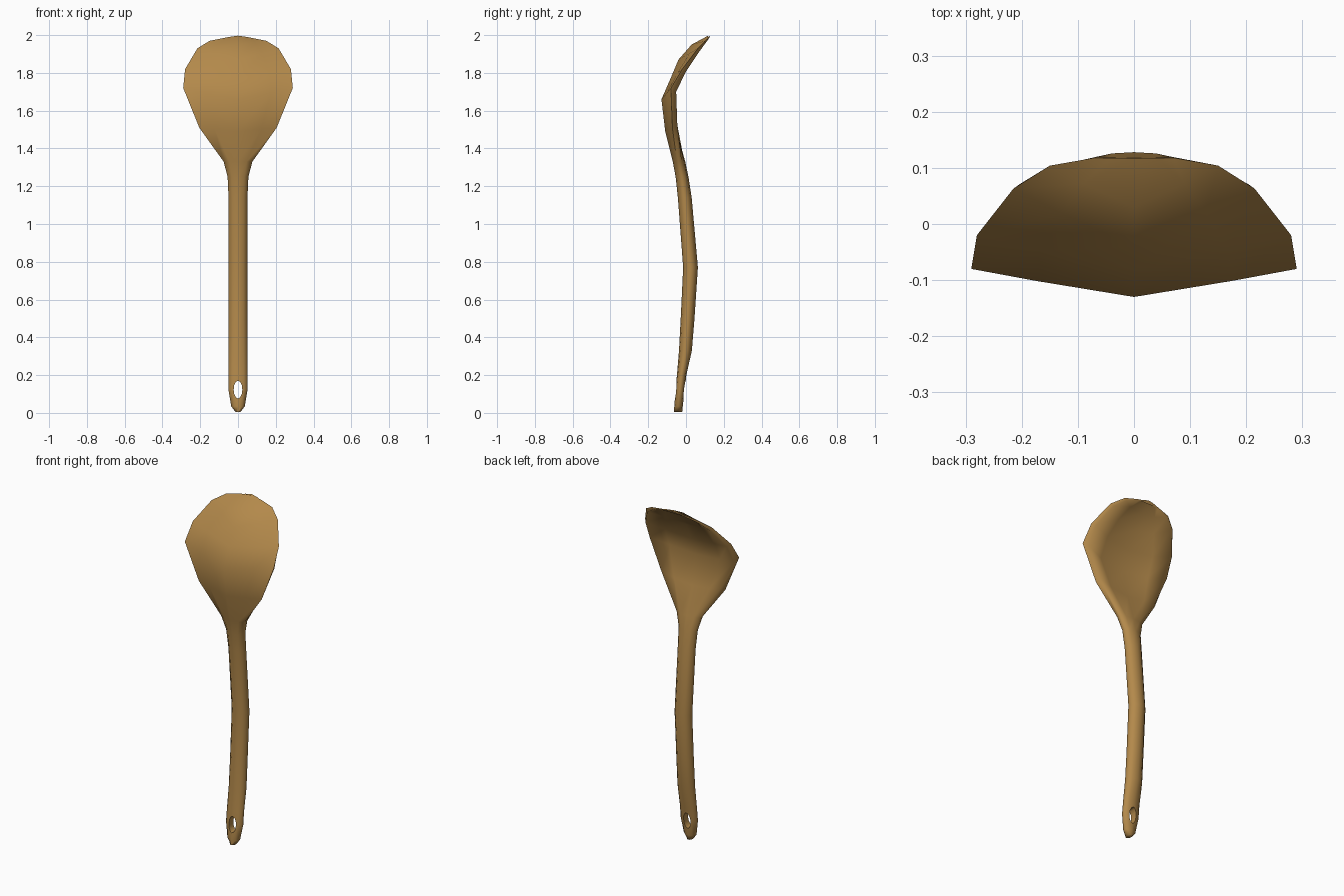
import bpy, bmesh, math

if "Cube" in bpy.data.objects:
    bpy.data.objects.remove(bpy.data.objects["Cube"])

wood = bpy.data.materials.new("warm wood")
wood.diffuse_color = (0.45, 0.25, 0.07, 1)
wood.use_nodes = True
wood.node_tree.nodes["Principled BSDF"].inputs["Base Color"].default_value = wood.diffuse_color

# Handle stations: z, half width, front y, back y
handle = [(0.006, 0.014, -0.064, -0.02), (0.035, 0.036, -0.062, -0.017),
          (0.125, 0.051, -0.055, -0.007), (0.2, 0.05, -0.048, 0.002),
          (0.33, 0.05, -0.037, 0.031), (0.5, 0.049, -0.028, 0.045),
          (0.77, 0.049, -0.015, 0.063), (1.14, 0.05, -0.043, 0.03),
          (1.25, 0.055, -0.055, 0.013)]
# Bowl stations: centre z, outer rim z, inner rim z, half width,
# front y, outer rim y, inner rim y, back y
bowl = [(1.33, 1.33, 1.33, 0.076, -0.07, -0.048, -0.022, -0.004),
        (1.49, 1.51, 1.525, 0.205, -0.11, -0.072, -0.046, -0.055),
        (1.66, 1.72, 1.70, 0.29, -0.13, -0.08, -0.052, -0.09),
        (1.77, 1.82, 1.808, 0.28, -0.082, -0.02, 0.0, -0.045),
        (1.87, 1.93, 1.915, 0.215, -0.04, 0.063, 0.072, 0.0),
        (1.95, 1.97, 1.957, 0.15, 0.03, 0.104, 0.103, 0.06),
        (1.997, 1.986, 1.98, 0.07, 0.117, 0.118, 0.12, 0.128)]


def ring(zc, zo, zi, w, yf, ys, yr, yb, k, rx):
    """Ten-sided cross-section: front centre, round to the back centre, mirrored."""
    half = [(0.6 * w, yf + (ys - yf) * k, zc + (zo - zc) * 0.55), (w, ys, zo),
            (rx * w, yr, zi),
            (0.6 * rx * w, yb + (yr - yb) * 0.28, zc + (zi - zc) * 0.4)]
    return ([(0, yf, zc)] + half + [(0, yb, zc)]
            + [(-x, y, z) for x, y, z in reversed(half)])


rings = []
for z, w, f, b in handle:
    c, h = (f + b) / 2, (b - f) / 2
    rings.append(ring(z, z, z, w, f, c - 0.31 * h, c + 0.31 * h, b, 0.28, 1))
for i, row in enumerate(bowl):
    rings.append(ring(*row, 0.4 if i == 0 else 0.57, 1 if i == 0 else 0.94))

# Spoon skin
bm = bmesh.new()
loops = [[bm.verts.new(p) for p in r] for r in rings]
for a, b in zip(loops, loops[1:]):
    for i in range(10):
        j = (i + 1) % 10
        bm.faces.new((a[i], a[j], b[j], b[i]))
bm.faces.new(loops[0])
# Thin tip closed in strips between front and back
t = loops[-1]
bm.faces.new((t[0], t[1], t[9]))
for i in range(1, 4):
    bm.faces.new((t[i], t[i + 1], t[9 - i], t[10 - i]))
bm.faces.new((t[4], t[5], t[6]))
bmesh.ops.recalc_face_normals(bm, faces=bm.faces)
mesh = bpy.data.meshes.new("spoon")
bm.to_mesh(mesh)
bm.free()
spoon = bpy.data.objects.new("spoon", mesh)
bpy.context.collection.objects.link(spoon)
mesh.materials.append(wood)

# Hanging hole through the handle end
bpy.ops.mesh.primitive_cylinder_add(vertices=12, radius=1, depth=0.4,
                                    location=(0, 0, 0.123), rotation=(math.pi / 2, 0, 0))
cutter = bpy.context.object
cutter.name = "hole_cutter"
# Local y of the cutter lies along world z
cutter.scale = (0.023, 0.047, 1)
cutter.hide_render = True
cutter.data.materials.append(wood)
cut = spoon.modifiers.new("hanging hole", 'BOOLEAN')
cut.operation = 'DIFFERENCE'
cut.solver = 'EXACT'
cut.object = cutter

bpy.ops.object.select_all(action='DESELECT')
spoon.select_set(True)
bpy.context.view_layer.objects.active = spoon
bpy.ops.object.modifier_apply(modifier=cut.name)
bpy.data.objects.remove(cutter)
bpy.ops.object.shade_smooth_by_angle(angle=math.radians(85))
